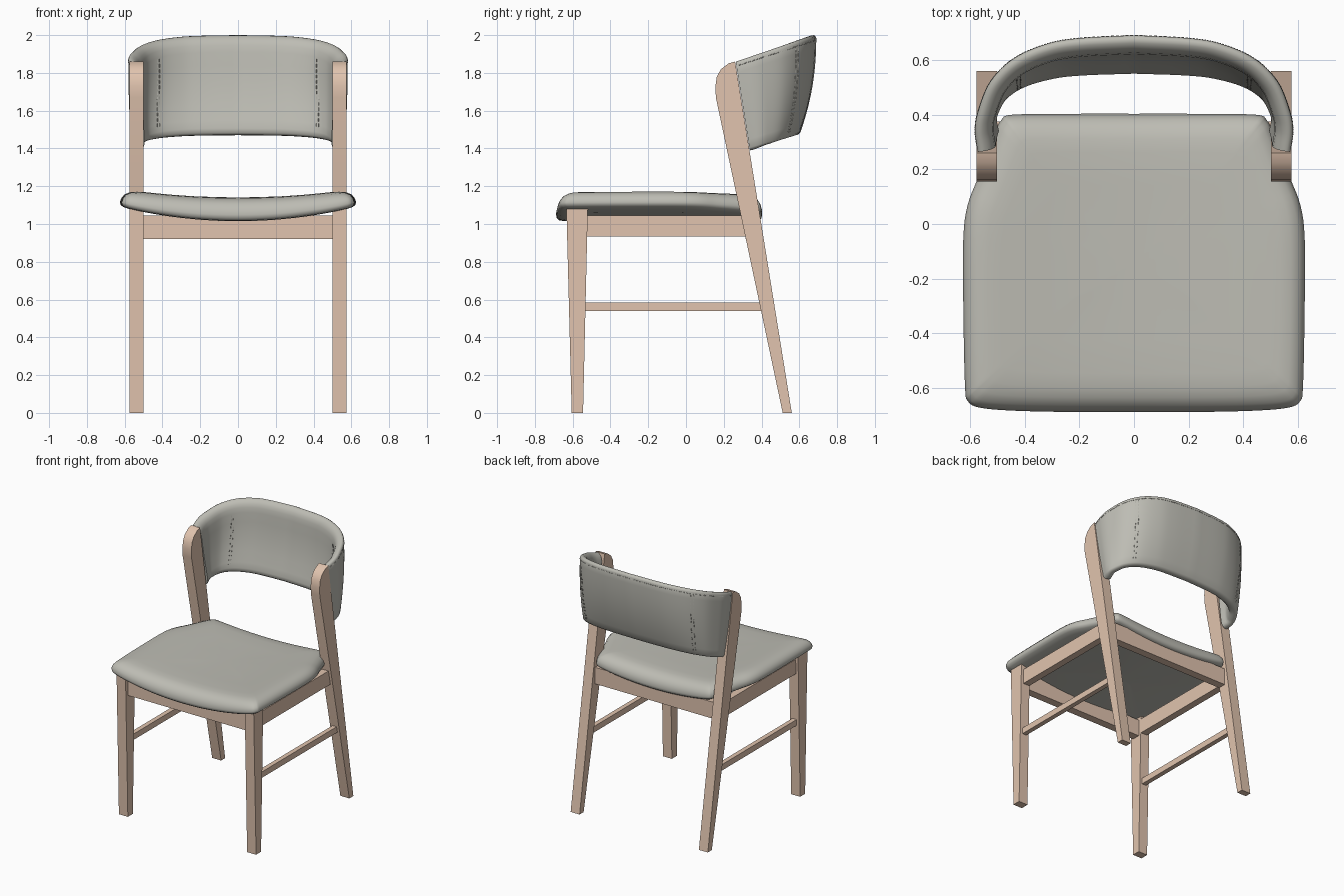
import bpy, bmesh, math
from mathutils import Vector

if "Cube" in bpy.data.objects:
    bpy.data.objects.remove(bpy.data.objects["Cube"])


def material(name, rgb):
    m = bpy.data.materials.new(name)
    m.diffuse_color = (*rgb, 1)
    m.use_nodes = True
    m.node_tree.nodes["Principled BSDF"].inputs["Base Color"].default_value = m.diffuse_color
    return m


WOOD = material("pale wood", (0.75, 0.55, 0.425))
FABRIC = material("grey upholstery", (0.51, 0.505, 0.455))


def finish(name, bm, mat, smooth=False):
    bmesh.ops.recalc_face_normals(bm, faces=bm.faces)
    me = bpy.data.meshes.new(name)
    bm.to_mesh(me)
    bm.free()
    ob = bpy.data.objects.new(name, me)
    bpy.context.collection.objects.link(ob)
    me.materials.append(mat)
    if smooth:
        bpy.ops.object.select_all(action='DESELECT')
        ob.select_set(True)
        bpy.context.view_layer.objects.active = ob
        bpy.ops.object.shade_smooth_by_angle(angle=math.radians(50))
    return ob


def prism(name, profile, x0, x1, smooth=False):
    """Extrude a (y, z) outline from x0 to x1."""
    bm = bmesh.new()
    a = [bm.verts.new((x0, y, z)) for y, z in profile]
    b = [bm.verts.new((x1, y, z)) for y, z in profile]
    n = len(a)
    bm.faces.new(a)
    bm.faces.new(b[::-1])
    for i in range(n):
        bm.faces.new((a[i], a[(i + 1) % n], b[(i + 1) % n], b[i]))
    return finish(name, bm, WOOD, smooth)


def box(name, x0, x1, y0, y1, z0, z1):
    return prism(name, [(y0, z0), (y1, z0), (y1, z1), (y0, z1)], x0, x1)


def spline(pts, per):
    """Smooth curve through the points."""
    p = [Vector(q) for q in pts]
    p = [2 * p[0] - p[1]] + p + [2 * p[-1] - p[-2]]
    out = []
    for i in range(1, len(p) - 2):
        a, b, c, d = p[i - 1:i + 3]
        for k in range(per):
            t = k / per
            out.append(0.5 * (2 * b + (c - a) * t + (2 * a - 5 * b + 4 * c - d) * t ** 2
                              + (3 * b - a - 3 * c + d) * t ** 3))
    return out + [p[-2]]


# Legs, side rails and stretchers, one set per side
front_leg = [(-0.605, 0), (-0.545, 0), (-0.52, 1.08), (-0.633, 1.08)]
rear_leg = [(0.512, 0), (0.56, 0), (0.26, 1.86), (0.225, 1.85), (0.185, 1.82),
            (0.163, 1.78), (0.156, 1.73), (0.158, 1.67)]
for s, side in ((1, "right"), (-1, "left")):
    xs = lambda a, b: sorted((s * a, s * b))
    prism("front_leg_" + side, front_leg, *xs(0.50, 0.575))
    prism("rear_leg_" + side, rear_leg, *xs(0.50, 0.575), True)
    box("side_rail_" + side, *xs(0.502, 0.555), -0.53, 0.335, 0.935, 1.045)
    box("stretcher_" + side, *xs(0.52, 0.555), -0.54, 0.415, 0.54, 0.585)

# Front and back rails
box("front_rail", -0.505, 0.505, -0.605, -0.545, 0.92, 1.045)
box("back_rail", -0.505, 0.505, 0.315, 0.375, 0.92, 1.045)

# Seat cushion: stacked rings of one outline on a dished surface
half = [(0, -0.688), (0.25, -0.687), (0.45, -0.682), (0.565, -0.671), (0.607, -0.648), (0.618, -0.59),
        (0.624, -0.3), (0.624, -0.05), (0.608, 0.07), (0.572, 0.165), (0.54, 0.25),
        (0.51, 0.33), (0.485, 0.38), (0.44, 0.40), (0.2, 0.403), (0, 0.403)]
right = spline(half, 4)
outline = right + [Vector((-p.x, p.y)) for p in right[-2:0:-1]]
rings = [(0.5, 0), (0.14, 0), (0.05, 0), (0.018, 0.03), (0.004, 0.12), (0, 0.27), (0.008, 0.52),
         (0.024, 0.73), (0.052, 0.89), (0.09, 0.97), (0.14, 1), (0.26, 1), (0.4, 1)]
CY = -0.14


def seat_point(x, y, h):
    low = 1.015 + 0.07 * (x / 0.6) ** 2
    high = 1.14 + 0.036 * (min(abs(x), 0.6) / 0.55) ** 2
    return (x, y, low + (high - low) * h)


bm = bmesh.new()
loops = [[bm.verts.new(seat_point(p.x * (1 - i / 0.62), CY + (p.y - CY) * (1 - i / 0.54), h))
          for p in outline] for i, h in rings]
n = len(outline)
for a, b in zip(loops, loops[1:]):
    for i in range(n):
        j = (i + 1) % n
        bm.faces.new((a[i], a[j], b[j], b[i]))
for loop, h in ((loops[0], 0), (loops[-1], 1)):
    c = bm.verts.new(seat_point(0, CY, h))
    for i in range(n):
        bm.faces.new((c, loop[i], loop[(i + 1) % n]))
finish("seat_cushion", bm, FABRIC, True)

# Backrest: rounded section swept along a curved plan, leaning back
plan = [(0, 1), (0.2, 0.975), (0.32, 0.925), (0.44, 0.80), (0.525, 0.60),
        (0.569, 0.35), (0.581, 0.18), (0.572, 0)]
arm = spline(plan, 6)
path = [Vector((-p.x, p.y)) for p in arm[:0:-1]] + arm
THICK = 0.067


def back_point(k, t, d):
    """k: step along the path, t: 0 bottom to 1 top, d: 0 outside to 1 inside."""
    curl = (1 - min(max(t, 0), 1)) ** 2.2
    y_end = 0.338 - 0.075 * t
    y_mid = 0.69 - 0.09 * curl

    def flat(q):
        return Vector((q.x * (1 - 0.03 * curl), y_end + q.y * (y_mid - y_end)))
    p = flat(path[k])
    tan = (flat(path[min(k + 1, len(path) - 1)]) - flat(path[max(k - 1, 0)])).normalized()
    p += Vector((tan.y, -tan.x)) * THICK * d
    w = path[k].y
    z0, z1 = 1.39 + 0.08 * w, 1.86 + 0.14 * w
    return Vector((p.x, p.y, z0 + (z1 - z0) * t))


section = [(0.03 + 0.94 * i / 10, 0) for i in range(11)]
section += [(0.99, 0.07), (1, 0.22), (0.995, 0.42), (0.975, 0.64), (0.945, 0.82), (0.90, 0.94), (0.83, 1),
            (0.7, 1), (0.5, 1), (0.3, 1), (0.15, 1), (0.07, 0.95), (0.025, 0.82), (0.005, 0.6),
            (0, 0.35), (0.008, 0.1)]

bm = bmesh.new()
loops = [[bm.verts.new(back_point(k, t, d)) for t, d in section] for k in range(len(path))]
m = len(section)
for a, b in zip(loops, loops[1:]):
    for i in range(m):
        bm.faces.new((a[i], a[(i + 1) % m], b[(i + 1) % m], b[i]))
bm.faces.new(loops[0])
bm.faces.new(loops[-1][::-1])
finish("backrest", bm, FABRIC, True)

# Stitching on the backrest: short raised dashes
cu = bpy.data.curves.new("backrest_stitching", 'CURVE')
cu.dimensions = '3D'
cu.bevel_depth = 0.002
cu.bevel_resolution = 0
cu.materials.append(FABRIC)


def dash(a, b):
    sp = cu.splines.new('POLY')
    sp.points.add(1)
    sp.points[0].co = (*a.lerp(b, 0.2), 1)
    sp.points[1].co = (*a.lerp(b, 0.8), 1)


mid = len(path) // 2
for k in (mid - 20, mid - 19, mid + 19, mid + 20):
    for i in range(16):
        t0, t1 = 0.06 + 0.055 * i, 0.115 + 0.055 * i
        dash(back_point(k, t0, 0), back_point(k, t1, 0))
        if 0.11 < t0 < 0.78:
            dash(back_point(k, t0, 1.01), back_point(k, t1, 1.01))
for k in range(1, len(path) - 2):
    a, b = back_point(k, 0.95, 0), back_point(k + 1, 0.95, 0)
    c = a.lerp(b, 0.5)
    dash(a, c)
    dash(c, b)
bpy.context.collection.objects.link(bpy.data.objects.new("backrest_stitching", cu))
